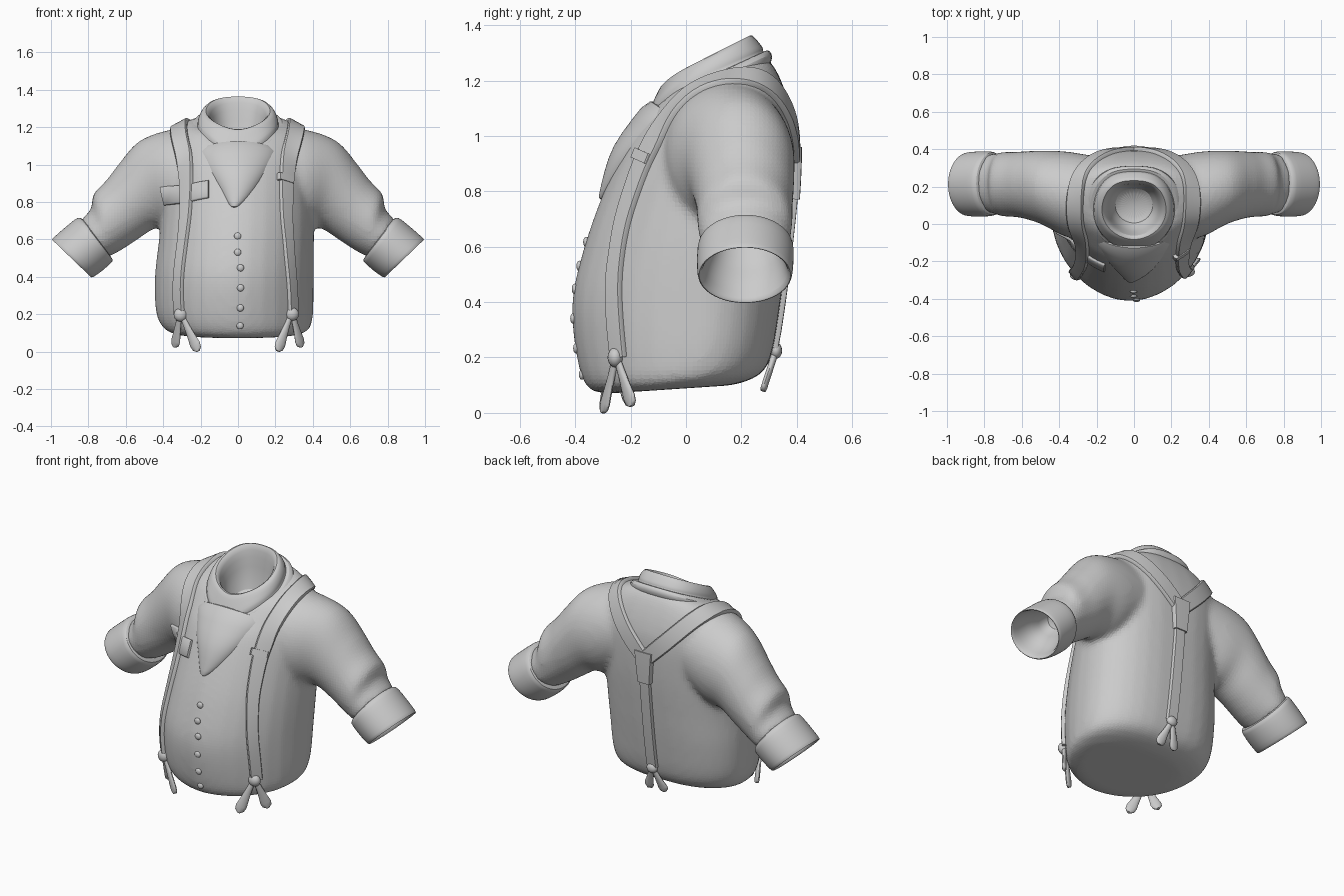
import bpy, bmesh, math
from mathutils import Vector
from mathutils.bvhtree import BVHTree

if "Cube" in bpy.data.objects:
    bpy.data.objects.remove(bpy.data.objects["Cube"])

grey = bpy.data.materials.new("cloth_grey")
grey.diffuse_color = (0.6, 0.6, 0.6, 1)
grey.use_nodes = True
grey.node_tree.nodes["Principled BSDF"].inputs["Base Color"].default_value = grey.diffuse_color
N = 32


def add_loft(bm, rings, cap_start=True, cap_end=True):
    rows = [[bm.verts.new(p) for p in r] for r in rings]
    n = len(rows[0])
    for a, b in zip(rows, rows[1:]):
        for i in range(n):
            j = (i + 1) % n
            bm.faces.new((a[i], a[j], b[j], b[i]))
    for use, row in ((cap_start, rows[0]), (cap_end, rows[-1])):
        if use:
            mid = bm.verts.new(sum((v.co for v in row), Vector()) / n)
            for i in range(n):
                bm.faces.new((row[i], row[(i + 1) % n], mid))


def spline(rows, steps=4):
    """Catmull-Rom interpolation of ring parameters."""
    out = []
    for i in range(len(rows) - 1):
        quad = list(zip(rows[max(i - 1, 0)], rows[i], rows[i + 1],
                        rows[min(i + 2, len(rows) - 1)]))
        for k in range(steps):
            t = k / steps
            out.append([b + .5 * t * (c - a + t * (2 * a - 5 * b + 4 * c - d
                        + t * (3 * (b - c) + d - a))) for a, b, c, d in quad])
    return out + [list(rows[-1])]


def finish(name, bm, subsurf=0):
    bmesh.ops.recalc_face_normals(bm, faces=bm.faces)
    me = bpy.data.meshes.new(name)
    bm.to_mesh(me)
    bm.free()
    me.materials.append(grey)
    ob = bpy.data.objects.new(name, me)
    bpy.context.collection.objects.link(ob)
    if subsurf:
        m = ob.modifiers.new("smooth", 'SUBSURF')
        m.levels = m.render_levels = subsurf
    return ob


def egg(hw, yf, zf, yb, zb, x0=0.0, mid=0.5, drop=0.0):
    """Tilted ring from front point to squarer back; drop pulls the front into a V."""
    out = []
    for i in range(N):
        a = 2 * math.pi * i / N
        c, s = math.cos(a), math.sin(a)
        c = math.copysign(abs(c) ** (0.75 if s > 0 else 1.06), c)
        t = mid + s * (1 - mid if s > 0 else mid)
        z = zf + (zb - zf) * t - drop * max(0, -s) ** 5
        out.append((x0 + hw * c, yf + (yb - yf) * t, z))
    return out


def tube(side, tx, tz, bx, bz, y0, y1):
    """Sleeve ring from its top point, bottom point and depth range."""
    out = []
    for i in range(N):
        a = 2 * math.pi * i / N
        u, v = (1 + math.cos(a)) / 2, math.sin(a)
        out.append((side * (bx + (tx - bx) * u), (y0 + y1) / 2 + (y1 - y0) / 2 * v,
                    bz + (tz - bz) * u))
    return out


# Shirt: torso and sleeves blended into one cloth surface
bm = bmesh.new()
add_loft(bm, [egg(*r) for r in spline((
    (.30, -.28, .07, .17, .10, 0, .57), (.385, -.355, .09, .262, .135, -.005, .61),
    (.42, -.395, .2, .31, .21, -.018, .64), (.425, -.412, .4, .343, .4, -.02, .65),
    (.415, -.368, .6, .368, .6, -.008, .64), (.405, -.297, .8, .388, .8, 0, .63),
    (.40, -.217, .98, .393, 1.0, 0, .62), (.39, -.157, 1.06, .372, 1.12, 0, .6),
    (.34, -.10, 1.13, .33, 1.23, 0, .55), (.25, -.07, 1.16, .29, 1.28, 0, .5),
    (.18, -.05, 1.15, .25, 1.27, 0, .5), (.14, -.04, 1.08, .23, 1.18, 0, .5),
    (.12, -.02, .95, .21, .98, 0, .5)))])
for s in (-1, 1):
    add_loft(bm, [tube(s, *r) for r in spline((
        (.20, 1.2, .18, .74, -.09, .36), (.37, 1.185, .35, .66, -.07, .388),
        (.53, 1.125, .44, .66, -.005, .393), (.64, 1.0, .52, .61, .027, .39),
        (.705, .915, .58, .57, .037, .385), (.775, .84, .635, .535, .04, .385),
        (.785, .765, .675, .515, .05, .38), (.845, .70, .70, .50, .06, .375)))]
        + [tube(s, .835, .685, .715, .525, .085, .35), tube(s, .77, .73, .665, .58, .09, .345),
           tube(s, .71, .77, .62, .64, .11, .325)])
shirt = finish("shirt", bm)
m = shirt.modifiers.new("blend", 'REMESH')
m.mode, m.voxel_size = 'VOXEL', 0.016
m = shirt.modifiers.new("soften", 'SMOOTH')
m.factor, m.iterations = 0.5, 14
deps = bpy.context.evaluated_depsgraph_get()
surface = BVHTree.FromObject(shirt, deps)

# Rolled cuffs with open ends and a lining reaching into the sleeve
for s, label in ((-1, "left"), (1, "right")):
    bm = bmesh.new()
    add_loft(bm, [tube(s, *r) for r in (
        (.82, .70, .69, .52, .07, .365), (.845, .72, .665, .49, .045, .385),
        (.865, .715, .675, .475, .04, .39), (.93, .66, .725, .43, .038, .39),
        (.99, .608, .775, .395, .04, .385), (.998, .597, .787, .395, .045, .38),
        (.985, .595, .79, .41, .058, .367), (.92, .64, .75, .46, .07, .357),
        (.86, .665, .735, .515, .095, .34), (.815, .68, .72, .555, .108, .328),
        (.75, .725, .67, .615, .12, .316))], cap_start=False)
    finish(label + "_cuff", bm, 1)

# Neckerchief: rolled collar and hanging point
bm = bmesh.new()
add_loft(bm, [egg(*r) for r in (
    (.11, .0, 1.03, .2, 1.08), (.135, -.045, 1.12, .21, 1.25), (.148, -.062, 1.19, .22, 1.34),
    (.172, -.085, 1.21, .232, 1.372, 0, .5, .02), (.198, -.10, 1.195, .25, 1.355, 0, .5, .03),
    (.213, -.125, 1.16, .275, 1.325, 0, .5, .05), (.216, -.148, 1.13, .28, 1.315, 0, .5, .07),
    (.216, -.14, 1.105, .28, 1.30, 0, .5, .07), (.235, -.145, 1.11, .295, 1.315, 0, .5, .06),
    (.262, -.155, 1.08, .312, 1.30, 0, .52, .05), (.262, -.14, 1.06, .315, 1.27, 0, .52, .03),
    (.21, -.08, 1.04, .27, 1.2))], cap_end=False)
finish("neckerchief_collar", bm, 1)
bm = bmesh.new()
add_loft(bm, [egg(*r) for r in (
    (.245, -.13, 1.15, .06, 1.0), (.21, -.195, 1.06, .06, .97), (.158, -.268, .965, -.04, .93),
    (.10, -.296, .87, -.14, .86), (.052, -.312, .80, -.22, .80, -.012),
    (.02, -.318, .77, -.26, .77, -.02))])
finish("neckerchief_point", bm, 1)


def snap(p):
    loc, nor, _, _ = surface.find_nearest(p)
    return loc, nor


def strap(name, guide, width, thick=0.018, steps=6):
    """Band with rounded edges laid along the shirt surface."""
    g = [Vector(p) for p in guide]
    pts = [a.lerp(b, k / steps) for a, b in zip(g, g[1:]) for k in range(steps)] + [g[-1]]
    pts = [snap(p)[0] for p in pts]
    for _ in range(4):
        pts = pts[:1] + [(a + b * 2 + c) / 4 for a, b, c in zip(pts, pts[1:], pts[2:])] + pts[-1:]
    rings = []
    for i, p in enumerate(pts):
        nor = snap(p)[1]
        tan = (pts[min(i + 1, len(pts) - 1)] - pts[max(i - 1, 0)]).normalized()
        side = tan.cross(nor).normalized()
        w = width(p.z) if callable(width) else width
        ring = []
        for u, h in ((-1, -.012), (-1, .6 * thick), (-.88, thick), (0, thick), (.88, thick),
                     (1, .6 * thick), (1, -.012), (0, -.012)):
            loc, n2 = snap(p + side * w * u)
            ring.append(loc + (n2 + nor).normalized() * h)
        rings.append(ring)
    bm = bmesh.new()
    add_loft(bm, rings)
    return finish(name, bm)


def tab(name, start, end, out):
    """Flat teardrop fastening tab."""
    a, b, out = Vector(start), Vector(end), Vector(out).normalized()
    d = (b - a).normalized()
    side = d.cross(out).normalized()
    nor = side.cross(d)
    rings = []
    for t, r in ((0, .014), (.3, .018), (.6, .025), (.8, .031), (.93, .026), (1, .010)):
        rings.append([a.lerp(b, t) + side * r * math.cos(k * math.pi / 6)
                      + nor * min(r, .012) * math.sin(k * math.pi / 6) for k in range(12)])
    bm = bmesh.new()
    add_loft(bm, rings)
    finish(name, bm)


def blob(name, loc, scale):
    bm = bmesh.new()
    bmesh.ops.create_uvsphere(bm, u_segments=16, v_segments=10, radius=1)
    for v in bm.verts:
        v.co = Vector(loc) + Vector([c * k for c, k in zip(v.co, scale)])
    finish(name, bm)


# Front suspenders, running over the shoulders to the back patch
for s, label, xs in ((-1, "left", (.288, .305, .298, .288, .285, .318)),
                     (1, "right", (.29, .273, .259, .257, .267, .308))):
    front = zip(xs, (-.24, -.26, -.23, -.16, -.08, .06), (.2, .47, .7, .9, 1.04, 1.18))
    back = ((.31, .2, 1.22), (.27, .3, 1.19), (.15, .38, 1.06), (.02, .41, .93))
    strap(label + "_suspender", [(s * x, y, z) for x, y, z in (*front, *back)],
          lambda z: .034 + .013 * min(max((z - .6) / .4, 0), 1), .02)
    c = snap(Vector((s * .288, -.25, .2)))[0]
    blob(label + "_front_clasp", c + Vector((s * .004, -.008, 0)), (.037, .028, .036))
    tab(label + "_inner_tab", c + Vector((s * -.005, -.008, -.01)), (s * .213, -.30, .002),
        (s * .5, -1, 0))
    tab(label + "_outer_tab", c + Vector((s * .01, 0, -.01)), (s * .338, -.195, .025),
        (s * .8, -1, 0))
    tab(label + "_back_tab", (s * .008, .32, .21), (s * .055, .278, .08), (0, 1, 0))
strap("right_buckle", [(.258, -.17, .91), (.258, -.155, .945)], .05, .025, 2)

# Back suspender, patch and clasp
strap("back_suspender", [(0, .41, .9), (0, .38, .6), (0, .34, .23)], .034)
strap("back_patch", [(0, .42, .96), (0, .41, .77)], lambda z: .042 + .1 * (z - .77), .026, 4)
blob("back_clasp", (0, .325, .225), (.034, .022, .03))

# Chest pocket flap
strap("pocket_flap", [(-.395, -.02, .835), (-.29, -.16, .84), (-.165, -.25, .875)], .05, .013)

# Shirt buttons
for i, z in enumerate((.635, .54, .45, .34, .23, .125)):
    loc, _ = snap(Vector((.0 if z > .5 else .015, -.42, z)))
    blob("button_%d" % (i + 1), loc, (.019, .011, .019))

# Smooth shading with sharp edges kept
bpy.ops.object.select_all(action='SELECT')
bpy.context.view_layer.objects.active = shirt
bpy.ops.object.shade_smooth_by_angle(angle=math.radians(50))
for p in shirt.data.polygons:
    p.use_smooth = True
